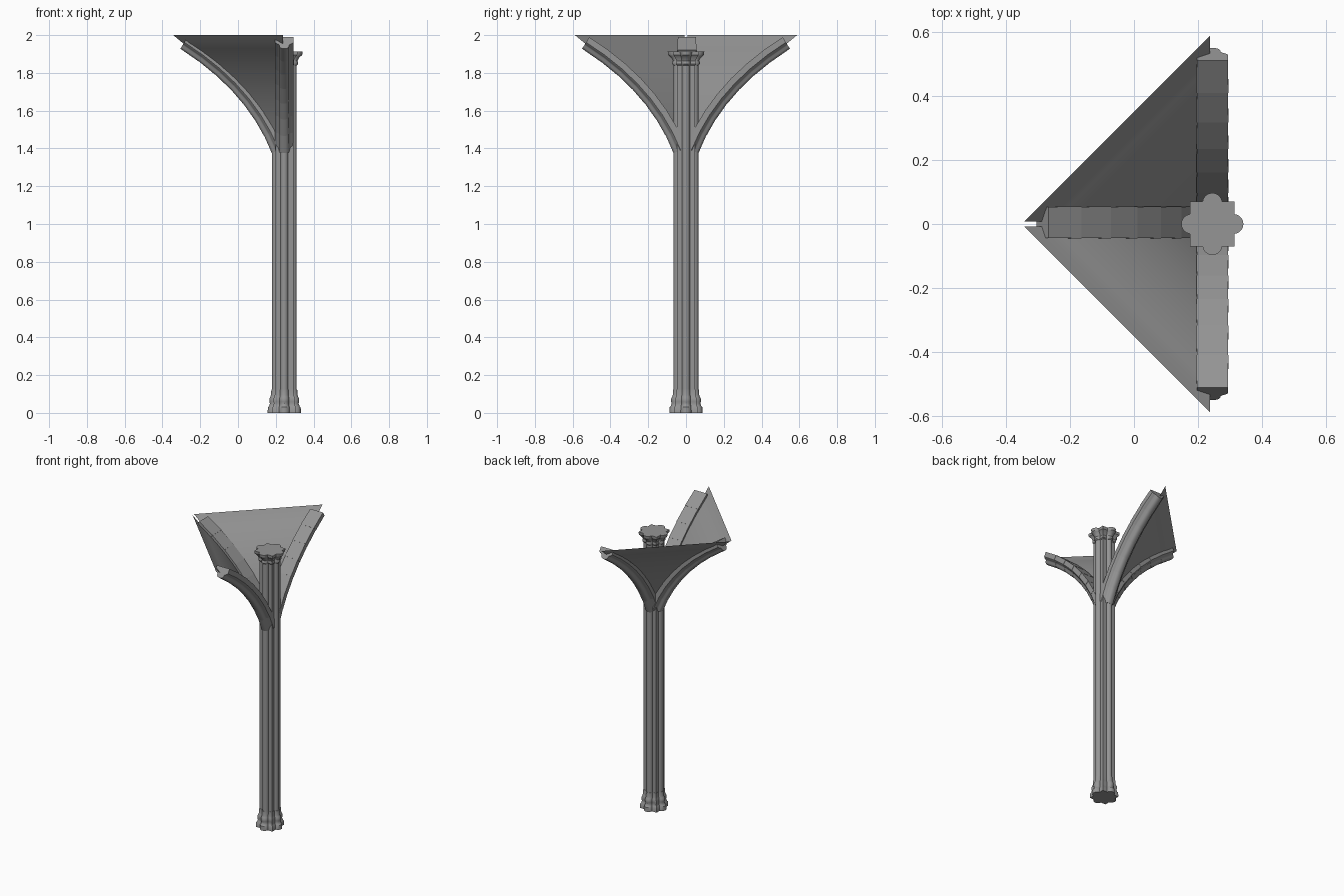
import bpy, bmesh
from math import cos, sin, pi, radians
from mathutils import Vector

if "Cube" in bpy.data.objects:
    bpy.data.objects.remove(bpy.data.objects["Cube"], do_unlink=True)

stone = bpy.data.materials.new("grey stone")
stone.use_nodes = True
grey = (0.3, 0.3, 0.3, 1)
stone.diffuse_color = grey
bsdf = stone.node_tree.nodes["Principled BSDF"]
bsdf.inputs["Base Color"].default_value = grey
bsdf.inputs["Roughness"].default_value = 0.9

AXIS = Vector((0.245, 0, 0))  # column centre line


def loft(bm, rings, closed=True):
    """Skin a list of point rings; closed rings also get end caps."""
    rows = [[bm.verts.new(p) for p in ring] for ring in rings]
    n = len(rows[0])
    for a, b in zip(rows, rows[1:]):
        for i in range(n if closed else n - 1):
            j = (i + 1) % n
            bm.faces.new((a[i], a[j], b[j], b[i]))
    if closed:
        bm.faces.new(rows[0][::-1])
        bm.faces.new(rows[-1])


def finish(name, bm, location, turn=0, closed=True):
    if closed:
        bmesh.ops.recalc_face_normals(bm, faces=bm.faces)
    mesh = bpy.data.meshes.new(name)
    bm.to_mesh(mesh)
    bm.free()
    obj = bpy.data.objects.new(name, mesh)
    obj.location = location
    obj.rotation_euler.z = turn
    mesh.materials.append(stone)
    bpy.context.collection.objects.link(obj)
    bpy.ops.object.select_all(action="DESELECT")
    obj.select_set(True)
    bpy.context.view_layer.objects.active = obj
    bpy.ops.object.shade_smooth_by_angle(angle=radians(35))
    return obj


# Column cross-section: a square with a half-round lobe on each side
def lobed_ring(size, z):
    pts = []
    for side in range(4):
        c, s = cos(side * pi / 2), sin(side * pi / 2)
        quarter = [(0.68 + 0.32 * cos(a), 0.32 * sin(a))
                   for a in (radians(-83 + 166 * k / 10) for k in range(11))]
        quarter.append((0.72, 0.72))
        pts += [Vector(((x * c - y * s) * size, (x * s + y * c) * size, z))
                for x, y in quarter]
    return pts


def column_part(name, levels):
    bm = bmesh.new()
    loft(bm, [lobed_ring(size, z) for z, size in levels])
    return finish(name, bm, AXIS)


column_part("column_base", [(0, 0.088), (0.03, 0.087), (0.036, 0.081), (0.05, 0.076),
                            (0.06, 0.079), (0.075, 0.079), (0.085, 0.074),
                            (0.095, 0.07), (0.125, 0.0685)])
column_part("column_shaft", [(0.1, 0.066), (1.86, 0.066)])
column_part("column_capital", [(1.84, 0.067), (1.846, 0.073), (1.858, 0.073), (1.864, 0.07),
                               (1.88, 0.078), (1.89, 0.089), (1.895, 0.095), (1.914, 0.097)])

# Arch curve as (distance from column axis, height)
START, BEND, END = Vector((0.03, 1.39)), Vector((0.165, 1.73)), Vector((0.53, 1.96))


def arch(t):
    return START * (1 - t) ** 2 + BEND * 2 * t * (1 - t) + END * t * t


def tangent(t):
    return ((BEND - START) * (1 - t) + (END - BEND) * t).normalized()


# Moulded rib cross-section: flat back, stepped sides, roll below
half = [(0.05, 0.035), (0.05, 0.002), (0.043, -0.006), (0.034, -0.009), (0.027, -0.016),
        (0.025, -0.027), (0.018, -0.035), (0.008, -0.039)]
PROFILE = half + [(-u, v) for u, v in reversed(half)]


def rib_ring(t, scale):
    p, d = arch(t), tangent(t)
    return [Vector((p.x - d.y * v * scale, u * scale, p.y + d.x * v * scale))
            for u, v in PROFILE]


# Three ribs, each a row of separate wedge-shaped stones
BLOCKS = 7
for name, turn, shift in (("right_rib", pi, 0.005), ("back_rib", pi / 2, 0),
                          ("front_rib", -pi / 2, 0)):
    bm = bmesh.new()
    for k in range(BLOCKS):
        loft(bm, [rib_ring(k / BLOCKS, 1.0), rib_ring((k + 1) / BLOCKS, 0.97)])
    finish(name, bm, AXIS + Vector((0, shift, 0)), turn)

# Curved vault webs: level straight lines between neighbouring ribs
STEPS = 16
for name, side in (("back_web", 1), ("front_web", -1)):
    line = [arch(k / STEPS) + Vector((0.01, 0)) for k in range(STEPS + 1)]
    line.append(Vector((0.588, 2.0)))
    bm = bmesh.new()
    loft(bm, [[Vector((-d, side * 0.008, z)), Vector((-0.008, side * d, z))]
              for d, z in line], closed=False)
    web = finish(name, bm, AXIS, closed=False)
    if side < 0:
        web.data.flip_normals()
